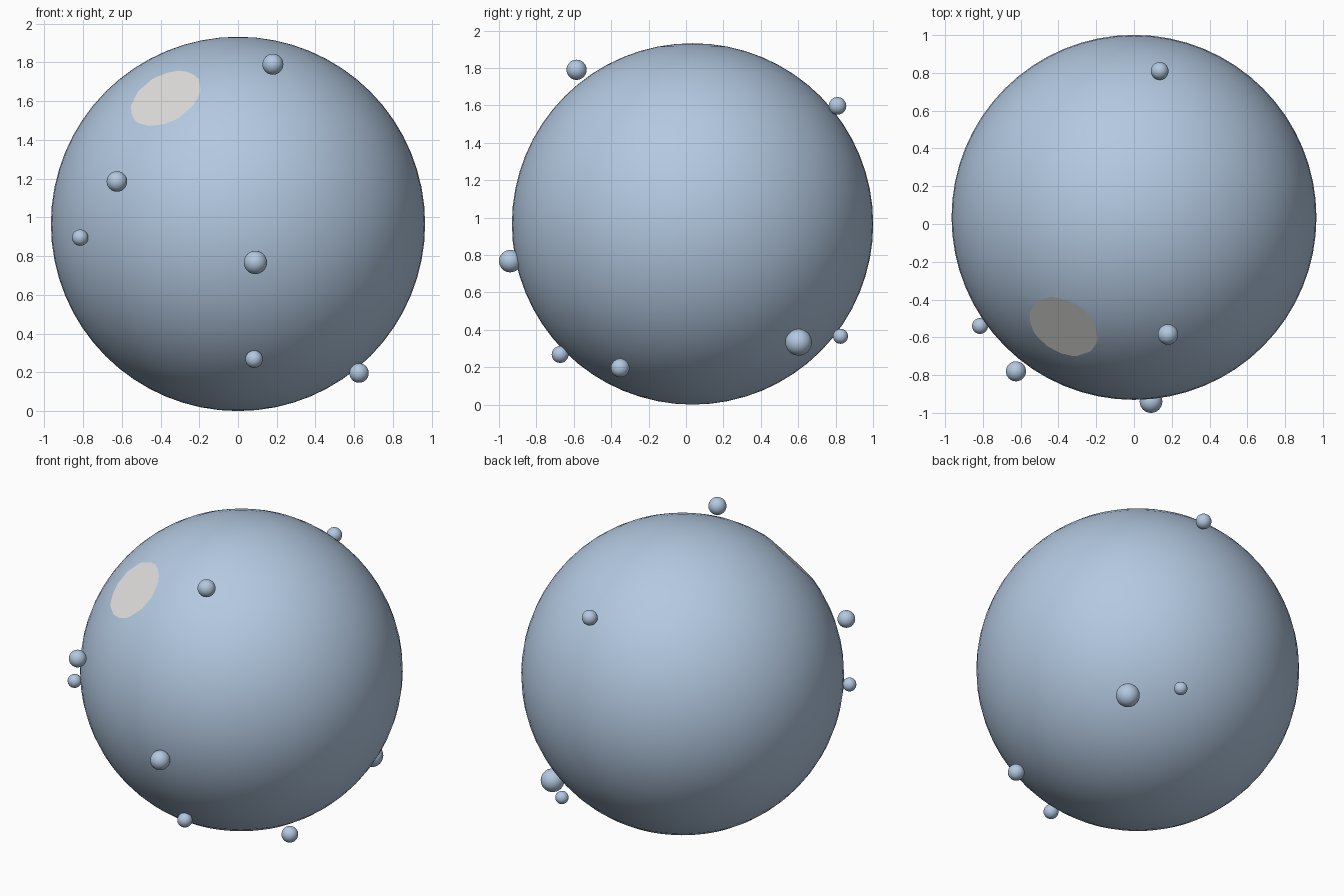
import bpy, bmesh
from mathutils import Vector, Matrix

if "Cube" in bpy.data.objects:
    bpy.data.objects.remove(bpy.data.objects["Cube"])

CENTRE = Vector((0, 0.035, 0.966))
RADIUS = 0.966


def material(name, rgb):
    m = bpy.data.materials.new(name)
    m.diffuse_color = (*rgb, 1)
    m.use_nodes = True
    m.node_tree.nodes["Principled BSDF"].inputs["Base Color"].default_value = m.diffuse_color
    return m


BLUE = material("pale_blue", (0.45, 0.58, 0.75))
WHITE = material("off_white", (0.74, 0.73, 0.71))


def add_ball(name, centre, radius, segments, rings, cut_dir=None, cut_dist=0):
    """Smooth ball, optionally sliced flat with an off-white cut face."""
    bm = bmesh.new()
    bmesh.ops.create_uvsphere(bm, u_segments=segments, v_segments=rings, radius=radius)
    for f in bm.faces:
        f.smooth = True
    if cut_dir is not None:
        geom = bm.verts[:] + bm.edges[:] + bm.faces[:]
        cut = bmesh.ops.bisect_plane(bm, geom=geom, plane_co=cut_dir * cut_dist,
                                     plane_no=cut_dir, clear_outer=True)
        rim = [e for e in cut["geom_cut"] if isinstance(e, bmesh.types.BMEdge)]
        cap = bmesh.ops.contextual_create(bm, geom=rim)["faces"]
        for e in rim:
            e.smooth = False
        for f in cap:
            f.smooth = False
            f.material_index = 1
            f.normal_update()
            if f.normal.dot(cut_dir) < 0:
                f.normal_flip()
    bmesh.ops.transform(bm, matrix=Matrix.Translation(centre), verts=bm.verts[:])
    mesh = bpy.data.meshes.new(name)
    bm.to_mesh(mesh)
    bm.free()
    mesh.materials.append(BLUE)
    mesh.materials.append(WHITE)
    obj = bpy.data.objects.new(name, mesh)
    bpy.context.collection.objects.link(obj)
    return obj


# Large ball with a flat round patch at upper front left
patch_dir = Vector((-0.375, -0.58, 0.65)).normalized()
add_ball("main_ball", CENTRE, RADIUS, 64, 32, patch_dir, 0.945)

# Small droplets around the surface: x, y, z, radius
droplets = [
    (0.18, -0.585, 1.79, 0.054),
    (-0.625, -0.78, 1.185, 0.053),
    (-0.815, -0.54, 0.895, 0.042),
    (0.09, -0.94, 0.767, 0.06),
    (0.083, -0.673, 0.268, 0.045),
    (0.625, -0.352, 0.196, 0.05),
    (0.553, 0.602, 0.333, 0.071),
    (0.328, 0.826, 0.365, 0.04),
    (0.136, 0.81, 1.597, 0.047),
]
for i, (x, y, z, r) in enumerate(droplets, 1):
    add_ball(f"droplet_{i}", Vector((x, y, z)), r, 32, 16)
